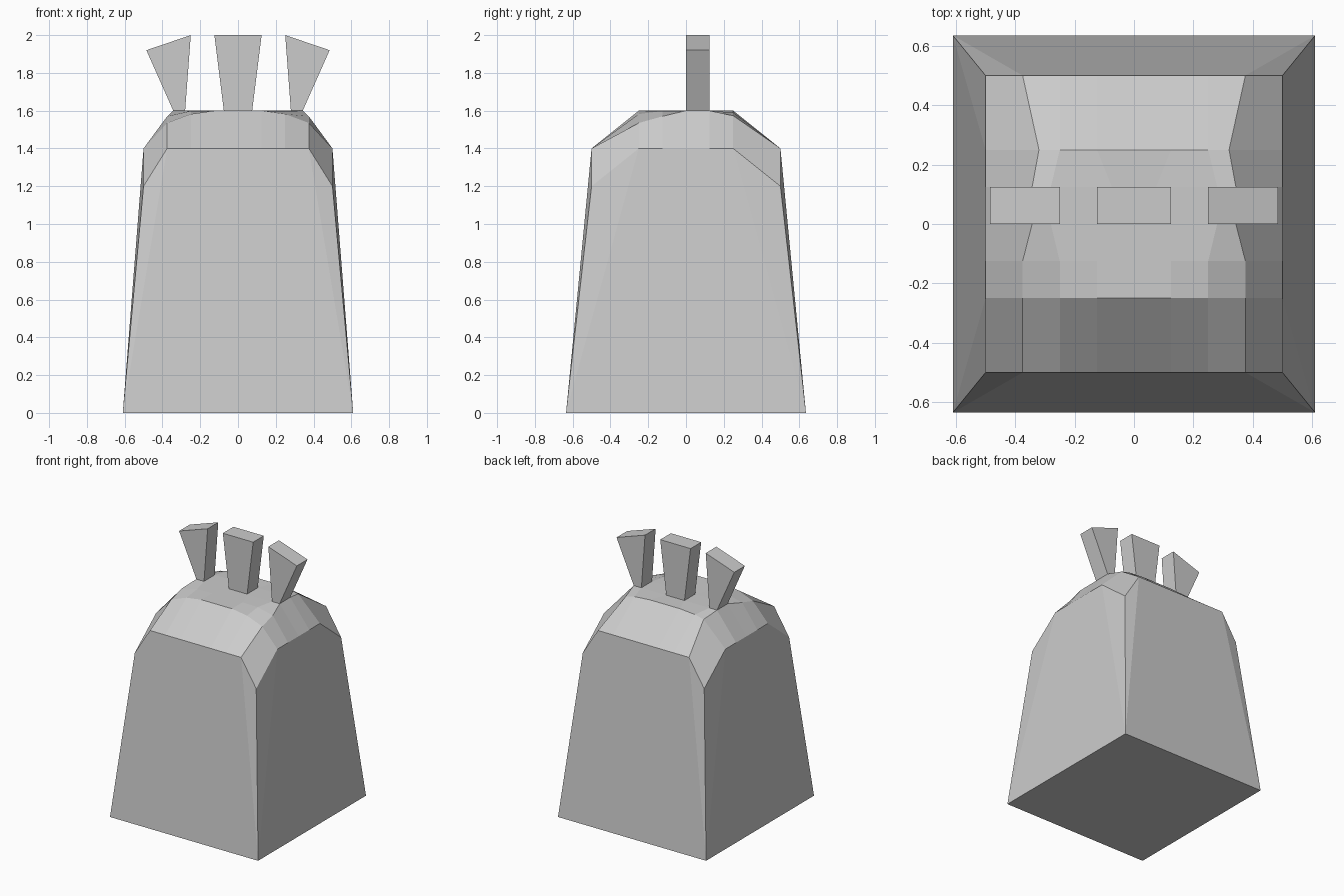
import bpy

if "Cube" in bpy.data.objects:
    bpy.data.objects.remove(bpy.data.objects["Cube"])


def make(name, verts, faces):
    mesh = bpy.data.meshes.new(name)
    mesh.from_pydata(verts, [], faces)
    mesh.validate()
    obj = bpy.data.objects.new(name, mesh)
    bpy.context.collection.objects.link(obj)
    return obj


# Domed cap: each row is y, then right-half (x, z) points from the centre out
rows = [
    (-0.5, [(0.125, 1.4), (0.25, 1.4), (0.375, 1.4), (0.5, 1.2)]),
    (-0.25, [(0.125, 1.6), (0.25, 1.582), (0.375, 1.535), (0.5, 1.4)]),
    (-0.125, [(0.125, 1.6), (0.25, 1.598), (0.375, 1.57), (0.5, 1.4)]),
    (0.0, [(0.075, 1.6), (0.28, 1.6), (0.343, 1.6), (0.5, 1.4)]),
    (0.125, [(0.075, 1.6), (0.28, 1.6), (0.343, 1.6), (0.5, 1.4)]),
    (0.25, [(0.125, 1.6), (0.25, 1.59), (0.32, 1.573), (0.5, 1.4)]),
    (0.5, [(0.125, 1.4), (0.25, 1.4), (0.375, 1.4), (0.5, 1.2)]),
]
verts, faces = [], []
for y, half in rows:
    verts += [(-x, y, z) for x, z in reversed(half)] + [(x, y, z) for x, z in half]


def at(row, col):
    return row * 8 + col


for r in range(6):
    for c in range(7):
        if r == 3 and c in (1, 3, 5):
            continue  # the tufts grow out of these openings
        faces.append((at(r, c), at(r, c + 1), at(r + 1, c + 1), at(r + 1, c)))

# Tapered walls: rim runs from one top corner to the next, anticlockwise
base = len(verts)
verts += [(-0.61, -0.635, 0), (0.61, -0.635, 0), (0.61, 0.635, 0), (-0.61, 0.635, 0)]
rims = [
    [at(0, c) for c in range(8)],
    [at(r, 7) for r in range(7)],
    [at(6, c) for c in reversed(range(8))],
    [at(r, 0) for r in reversed(range(7))],
]
for i, rim in enumerate(rims):
    a, b = base + i, base + (i + 1) % 4
    faces.append((a, b, rim[1]))
    faces.append((a, rim[1], rim[0]))
    for p, q in zip(rim[1:], rim[2:]):
        faces.append((b, q, p))
faces.append((base + 3, base + 2, base + 1, base))
make("body", verts, faces)


# Flared tufts: front profile pushed from y = 0 to y = 0.125, open underneath
def tuft(name, profile):
    v = [(x, y, z) for y in (0, 0.125) for x, z in profile]
    make(name, v, [(0, 1, 2, 3), (7, 6, 5, 4), (1, 5, 6, 2), (2, 6, 7, 3), (3, 7, 4, 0)])


side = [(0.28, 1.6), (0.343, 1.6), (0.485, 1.92), (0.25, 2.0)]
tuft("centre_tuft", [(-0.075, 1.6), (0.075, 1.6), (0.125, 2.0), (-0.125, 2.0)])
tuft("right_tuft", side)
tuft("left_tuft", [(-side[i][0], side[i][1]) for i in (1, 0, 3, 2)])
